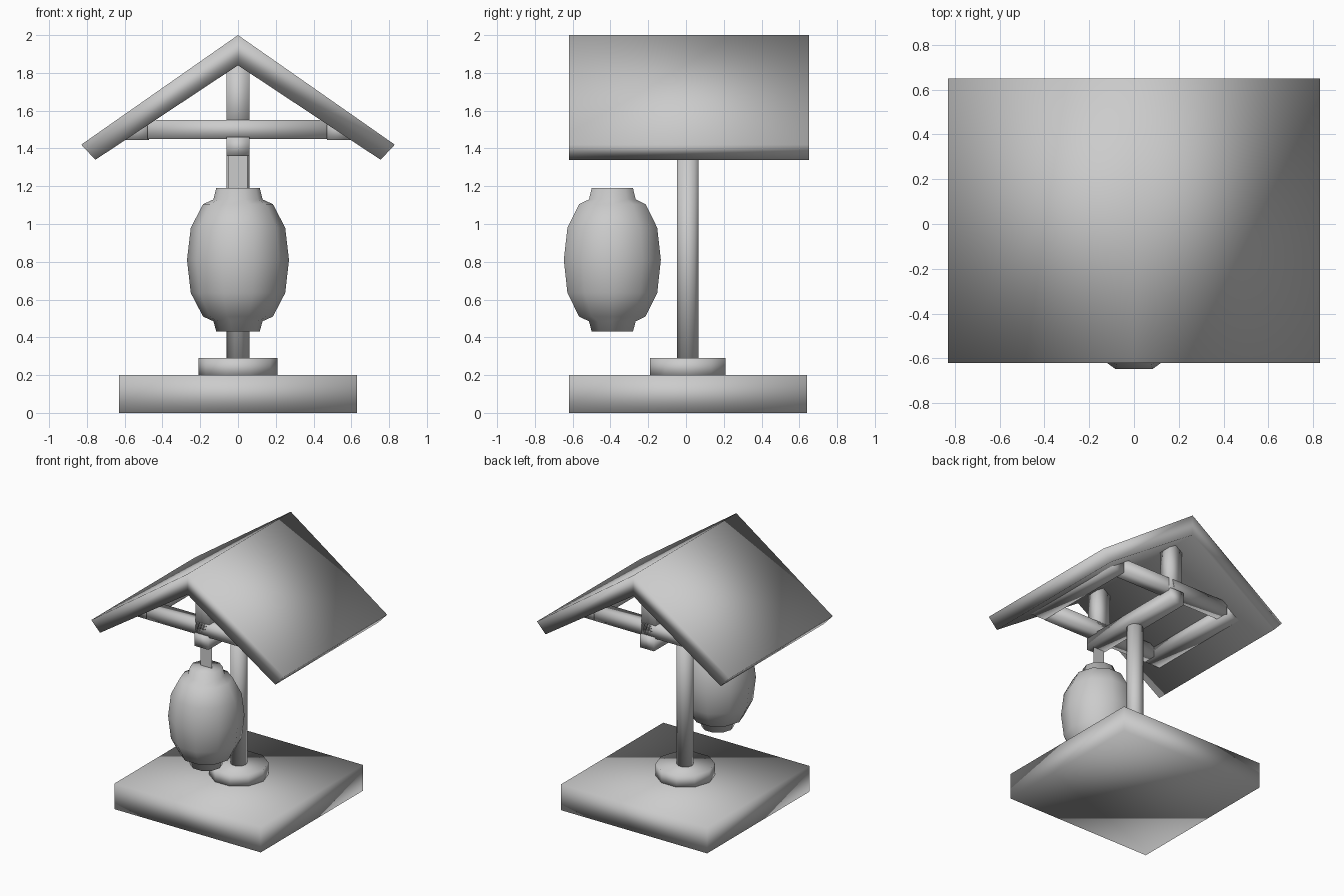
import bpy
import math

cube = bpy.data.objects.get("Cube")
if cube:
    bpy.data.objects.remove(cube, do_unlink=True)

GREY = (0.6, 0.6, 0.6, 1)
mat = bpy.data.materials.new("plain grey")
mat.use_nodes = True
mat.diffuse_color = GREY
mat.node_tree.nodes["Principled BSDF"].inputs["Base Color"].default_value = GREY

MID = 0.01      # y of the post and frame centre
SIDES = 10


def make(name, verts, faces):
    """Smooth shaded mesh object in the one shared colour."""
    mesh = bpy.data.meshes.new(name)
    mesh.from_pydata(verts, [], faces)
    mesh.materials.append(mat)
    for p in mesh.polygons:
        p.use_smooth = True
    obj = bpy.data.objects.new(name, mesh)
    bpy.context.collection.objects.link(obj)
    return obj


def prism(name, profile, y0, y1):
    """Extrude a counter-clockwise x-z profile along y."""
    n = len(profile)
    verts = [(x, y, z) for y in (y0, y1) for x, z in profile]
    faces = [tuple(range(n)), tuple(reversed(range(n, 2 * n)))]
    for i in range(n):
        j = (i + 1) % n
        faces.append((j, i, i + n, j + n))
    return make(name, verts, faces)


def box(name, x, y, z):
    profile = [(x[0], z[0]), (x[1], z[0]), (x[1], z[1]), (x[0], z[1])]
    return prism(name, profile, y[0], y[1])


def lathe(name, profile, y):
    """Turn a bottom-to-top radius-height profile around a vertical axis."""
    verts = []
    for r, z in profile:
        for k in range(SIDES):
            a = math.tau * k / SIDES
            verts.append((r * math.cos(a), y + r * math.sin(a), z))
    last = (len(profile) - 1) * SIDES
    faces = [tuple(reversed(range(SIDES))), tuple(range(last, last + SIDES))]
    for i in range(len(profile) - 1):
        for k in range(SIDES):
            a, b = i * SIDES + k, i * SIDES + (k + 1) % SIDES
            faces.append((a, b, b + SIDES, a + SIDES))
    return make(name, verts, faces)


# Base, foot and post
box("base", (-0.63, 0.63), (-0.62, 0.64), (0, 0.2))
lathe("post_foot", [(0.21, 0.19), (0.21, 0.29)], MID)
lathe("post", [(0.06, 0.28), (0.06, 1.37)], MID)

# Gabled roof
prism("roof", [(0, 1.84), (0.755, 1.34), (0.83, 1.42),
               (0, 2), (-0.83, 1.42), (-0.755, 1.34)], -0.62, 0.65)

# Roof frame
box("centre_beam", (-0.06, 0.06), (MID - 0.46, MID + 0.47), (1.36, 1.46))
for label, side in (("front", -1), ("back", 1)):
    y = MID + side * 0.4
    span = (y - 0.05, y + 0.05)
    box(label + "_cross_beam", (-0.48, 0.47), span, (1.45, 1.55))
    box(label + "_king_post", (-0.06, 0.06), span, (1.45, 1.87))
for label, side in (("right", -1), ("left", 1)):
    x = side * 0.535
    box(label + "_side_beam", (x - 0.065, x + 0.065),
        (MID - 0.44, MID + 0.44), (1.445, 1.545))

# Lantern on a flat strap
LANTERN_Y = -0.39
lathe("lantern", [(0.115, 0.43), (0.13, 0.485), (0.185, 0.51), (0.25, 0.635),
                  (0.27, 0.81), (0.25, 0.98), (0.185, 1.105), (0.13, 1.13),
                  (0.115, 1.19)], LANTERN_Y)
make("lantern_strap", [(-0.05, LANTERN_Y, 1.18), (0.05, LANTERN_Y, 1.18),
                       (0.05, LANTERN_Y, 1.37), (-0.05, LANTERN_Y, 1.37)],
     [(0, 1, 2, 3)])
